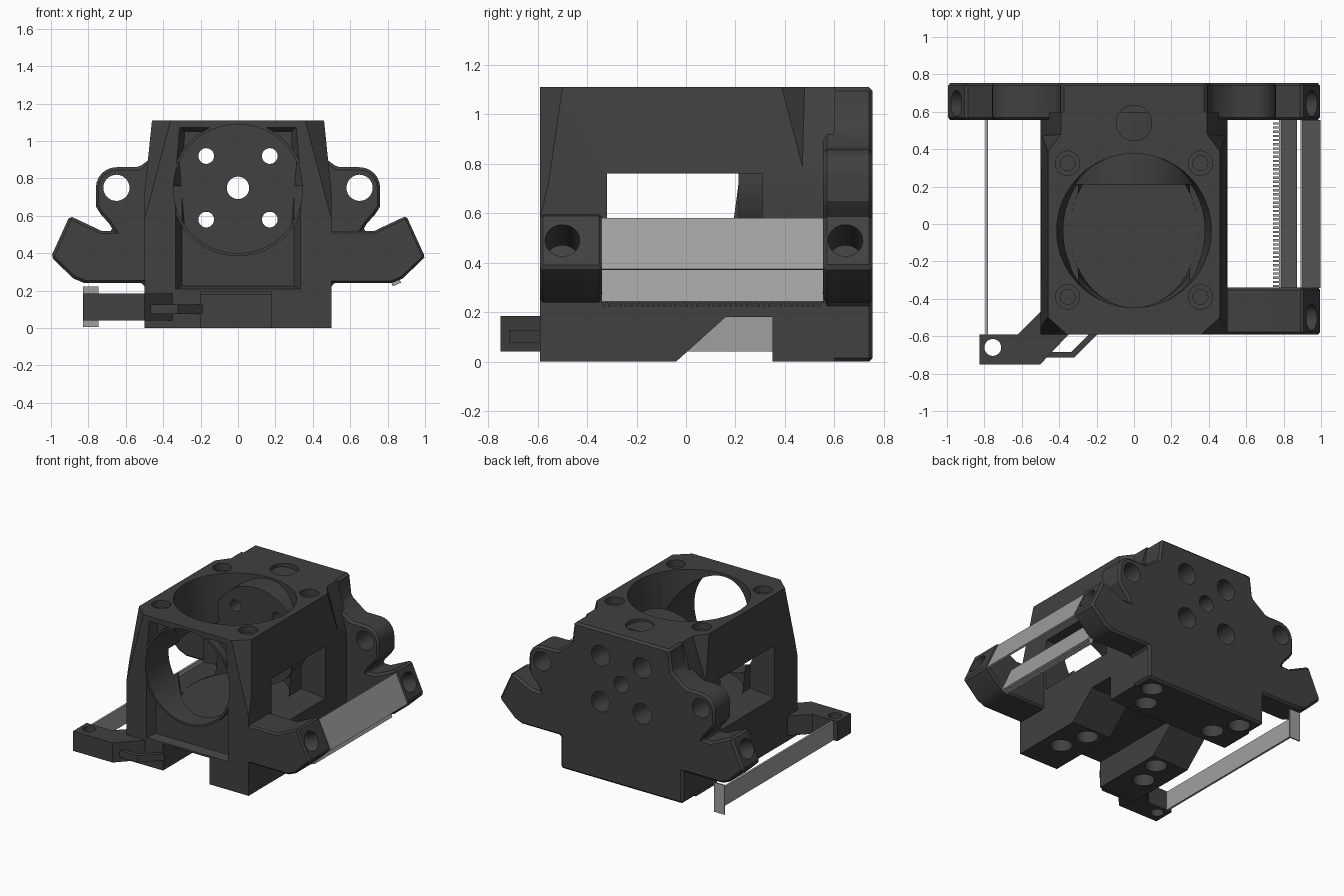
import bpy, bmesh, math
from mathutils import Vector

if "Cube" in bpy.data.objects:
    bpy.data.objects.remove(bpy.data.objects["Cube"])


def material(name, value):
    m = bpy.data.materials.new(name)
    m.diffuse_color = (value, value, value, 1)
    m.use_nodes = True
    m.node_tree.nodes["Principled BSDF"].inputs["Base Color"].default_value = m.diffuse_color
    return m


DARK = material("charcoal plastic", 0.052)
GREY = material("light grey", 0.35)


def finish(name, bm, mat):
    bmesh.ops.recalc_face_normals(bm, faces=bm.faces)
    me = bpy.data.meshes.new(name)
    bm.to_mesh(me)
    bm.free()
    me.materials.append(mat)
    ob = bpy.data.objects.new(name, me)
    bpy.context.collection.objects.link(ob)
    return ob


def add_prism(bm, pts, axis, lo, hi):
    place = {"x": lambda p, t: (t, p[0], p[1]),
             "y": lambda p, t: (p[0], t, p[1]),
             "z": lambda p, t: (p[0], p[1], t)}[axis]
    a = [bm.verts.new(place(p, lo)) for p in pts]
    b = [bm.verts.new(place(p, hi)) for p in pts]
    bm.faces.new(a)
    bm.faces.new(b[::-1])
    n = len(pts)
    for i in range(n):
        bm.faces.new((a[i], a[(i + 1) % n], b[(i + 1) % n], b[i]))


def prism(name, pts, axis, lo, hi, mat=DARK, planes=()):
    """Extrude a profile along an axis, then trim by (point, normal) planes."""
    bm = bmesh.new()
    add_prism(bm, pts, axis, lo, hi)
    for co, no in planes:
        geom = bm.verts[:] + bm.edges[:] + bm.faces[:]
        bmesh.ops.bisect_plane(bm, geom=geom, plane_co=co, plane_no=no, clear_outer=True)
        bmesh.ops.holes_fill(bm, edges=bm.edges[:], sides=0)
    return finish(name, bm, mat)


def box(name, x0, x1, y0, y1, z0, z1, mat=DARK):
    return prism(name, [(x0, y0), (x1, y0), (x1, y1), (x0, y1)], "z", z0, z1, mat)


def hull(name, pts):
    bm = bmesh.new()
    for p in pts:
        bm.verts.new(p)
    bmesh.ops.convex_hull(bm, input=bm.verts[:])
    return finish(name, bm, DARK)


def rod(start, end, r, seg=32):
    """Round solid between two points."""
    s, e = Vector(start), Vector(end)
    bm = bmesh.new()
    bmesh.ops.create_cone(bm, cap_ends=True, segments=seg, radius1=r, radius2=r,
                          depth=(e - s).length)
    ob = finish("cutter", bm, DARK)
    ob.rotation_mode = "QUATERNION"
    ob.rotation_quaternion = (e - s).to_track_quat("Z", "Y")
    ob.location = (s + e) / 2
    return ob


def apply(ob, mod):
    bpy.context.view_layer.objects.active = ob
    bpy.ops.object.modifier_apply(modifier=mod.name)


def boolean(ob, others, op="DIFFERENCE"):
    for o in others:
        bpy.context.view_layer.update()
        m = ob.modifiers.new("bool", "BOOLEAN")
        m.operation, m.solver, m.object = op, "EXACT", o
        apply(ob, m)
        bpy.data.objects.remove(o)


def chamfer(ob, width):
    m = ob.modifiers.new("bevel", "BEVEL")
    m.width, m.segments, m.limit_method = width, 1, "ANGLE"
    m.angle_limit = math.radians(35)
    apply(ob, m)


# Main block with tapered flanks and sloped front corners
planes = []
for s in (-1, 1):
    a, b, c = (Vector((s * x, y, z)) for x, y, z in
               ((0.36, -0.59, 1.11), (0.47, -0.49, 1.11), (0.5, -0.59, 0.58)))
    n = (b - a).cross(c - a)
    planes.append((a, n if n.x * s > 0 else -n))
body = prism("carriage_body", [(-0.5, 0), (0.5, 0), (0.5, 0.72), (0.46, 1.11),
                               (-0.46, 1.11), (-0.5, 0.72)], "y", -0.59, 0.6, planes=planes)

# Sloped notches where the block narrows towards the back plate
boolean(body, [hull("cutter", [(s * x, y, z) for x, y, z in (
    (0.46, 0.38, 1.13), (0.385, 0.48, 1.13), (0.385, 0.65, 1.13), (0.6, 0.65, 1.13),
    (0.6, 0.38, 1.13), (0.499, 0.47, 0.77), (0.6, 0.65, 0.77), (0.499, 0.65, 0.77))])
    for s in (-1, 1)])

# Back plate with ears and angled arms, one mirrored outline
ear = [(0.65 + 0.11 * math.cos(t), 0.75 + 0.11 * math.sin(t))
       for t in (math.radians(90 - 15 * i) for i in range(7))]
arm = [(0.73, 0.52), (0.9, 0.6), (1.0, 0.38), (0.88, 0.265), (0.82, 0.24)]
half = ([(0.39, 1.11), (0.41, 0.95), (0.53, 0.86)] + ear +
        [(0.76, 0.65), (0.735, 0.61), (0.69, 0.56), (0.665, 0.52)] + arm + [(0.5, 0.24), (0.5, 0)])
plate = prism("back_plate", half + [(-x, z) for x, z in reversed(half)], "y", 0.555, 0.755)
chamfer(plate, 0.015)

# Single front arm on the right
front_arm = prism("front_arm", [(0.4, 0.52)] + arm + [(0.4, 0.24)], "y", -0.59, -0.34)
chamfer(front_arm, 0.012)
boolean(body, [plate, front_arm], "UNION")

# Cavity: tapered top bore, front recess and bore, side windows, underside channel
circle = [(math.cos(i * math.pi / 32), math.sin(i * math.pi / 32)) for i in range(64)]
cuts = [
    hull("cutter", [(rx * c, -0.035 + 0.412 * s, z) for rx, z in ((0.342, 0.39), (0.415, 1.13))
                    for c, s in circle]),
    hull("cutter", [(s * x, y, z) for s in (-1, 1) for x, y, z in (
        (0.35, -0.62, 0.2), (0.35, -0.62, 0.8), (0.325, -0.62, 1.085),
        (0.3, -0.53, 0.225), (0.3, -0.53, 0.8), (0.285, -0.53, 1.05))]),
    prism("cutter", [(-0.04, -0.1), (-0.04, 0), (0.16, 0.18), (0.35, 0.18), (0.35, -0.1)],
          "x", -0.7, 0.7),
    box("cutter", -0.2, 0.18, -0.7, 0.2, -0.1, 0.195),
    # shallow round pocket on the top
    rod((0, 0.54, 1.07), (0, 0.54, 1.2), 0.095),
]
for s in (-1, 1):
    cuts.append(hull("cutter", [(s * x, y, z) for x, z0 in ((0.3, 0.395), (0.6, 0.37))
                                for y in (-0.32, 0.31) for z in (z0, 0.76)]))
boolean(body, cuts)

# Raised ring around the front opening and round boss on the back wall
boolean(body, [rod((0, -0.588, 0.745), (0, -0.47, 0.745), 0.36, 64),
               rod((0, 0.212, 0.745), (0, 0.6, 0.745), 0.352, 64)], "UNION")

# Round holes
cuts = [rod((0, -0.7, 0.745), (0, -0.2, 0.745), 0.345, 64),
        rod((0, 0.1, 0.75), (0, 0.9, 0.75), 0.06)]
for s in (-1, 1):
    # ear holes
    cuts.append(rod((s * 0.65, 0.5, 0.75), (s * 0.65, 0.9, 0.75), 0.07))
    # back wall bolt holes with rear counterbores
    for z in (0.58, 0.92):
        cuts.append(rod((s * 0.17, 0.1, z), (s * 0.17, 0.9, z), 0.042))
        cuts.append(rod((s * 0.17, 0.55, z), (s * 0.17, 0.9, z), 0.075))
    # top screw holes with counterbores
    for y in (-0.39, 0.325):
        cuts.append(rod((s * 0.355, y, 0.95), (s * 0.355, y, 1.2), 0.04, 24))
        cuts.append(rod((s * 0.355, y, 1.06), (s * 0.355, y, 1.2), 0.065, 24))
    # blind holes under the feet
    for x, y in ((0.36, -0.33), (0.3, -0.13), (0.29, 0.47), (0.38, 0.64)):
        cuts.append(rod((s * x, y, -0.1), (s * x, y, 0.1), 0.075, 24))
    # angled holes in the arm tips
    for y in ((-0.5, 0.645) if s > 0 else (0.645,)):
        d = Vector((s * 0.91, 0, 0.414))
        p = Vector((s * 0.95, y, 0.49))
        cuts.append(rod(p - d * 0.2, p + d * 0.1, 0.07))
boolean(body, cuts)

# Front left lug with a screw hole
lug = prism("front_lug", [(-0.825, -0.59), (-0.825, -0.75), (-0.5, -0.75), (-0.34, -0.58),
                          (-0.4, -0.45), (-0.5, -0.47), (-0.62, -0.59)], "z", 0.04, 0.185)
boolean(lug, [rod((-0.755, -0.66, -0.1), (-0.755, -0.66, 0.4), 0.045)])

# Thin loop beside the lug
prism("lug_loop", [(-0.47, -0.715), (-0.32, -0.715), (-0.19, -0.585), (-0.235, -0.585),
                   (-0.335, -0.685), (-0.47, -0.685)], "z", 0.075, 0.125)


# Two parallel slanted belts spanning the right arms, the inner one with teeth
def belt(name, top, bottom, thick, teeth):
    d = Vector((bottom[0] - top[0], bottom[1] - top[1])).normalized()
    n = Vector((d.y, -d.x))
    quad = lambda u, v: [(p[0] + n.x * t, p[1] + n.y * t)
                         for p, t in ((top, u), (bottom, u), (bottom, v), (top, v))]
    bm = bmesh.new()
    add_prism(bm, quad(0, thick), "y", -0.342, 0.557)
    for i in range(40 if teeth else 0):
        y = -0.338 + i * 0.0223
        add_prism(bm, quad(thick, thick + teeth), "y", y, y + 0.012)
    finish(name, bm, GREY)


belt("outer_belt", (0.902, 0.58), (0.998, 0.375), 0.013, 0)
belt("inner_belt", (0.788, 0.43), (0.872, 0.243), 0.013, 0.035)

# Long left strip with its end plate
box("left_strip", -0.795, -0.78, -0.6, 0.735, 0.04, 0.18, GREY)
box("left_end_plate", -0.83, -0.745, 0.728, 0.738, 0.005, 0.222, GREY)

# Keep crisp edges, smooth only the round walls
for ob in (body, lug):
    bpy.ops.object.select_all(action="DESELECT")
    ob.select_set(True)
    bpy.context.view_layer.objects.active = ob
    bpy.ops.object.shade_smooth_by_angle(angle=math.radians(25))
